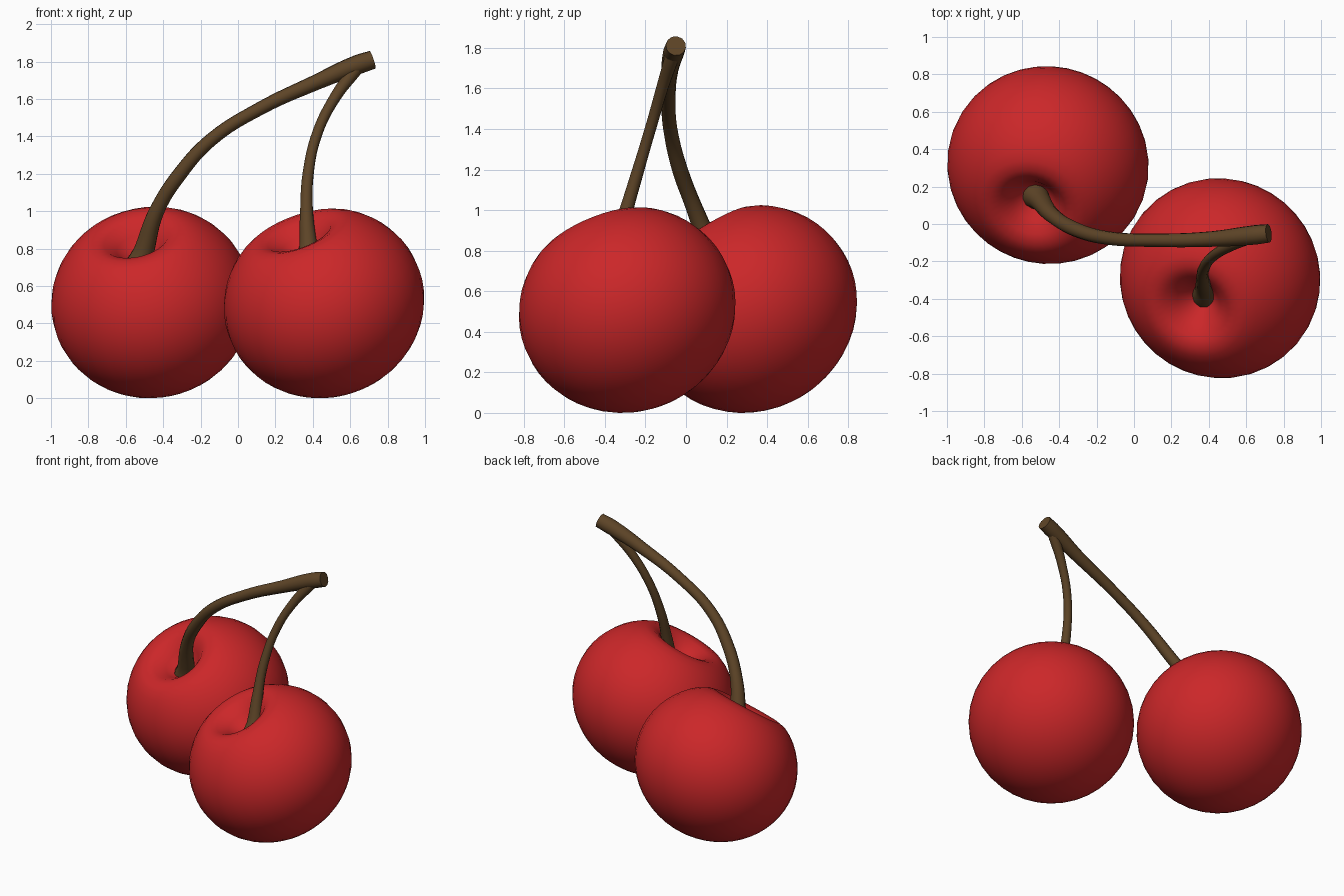
import bpy, bmesh, math
from mathutils import Vector

if "Cube" in bpy.data.objects:
    bpy.data.objects.remove(bpy.data.objects["Cube"])


def material(name, rgb):
    m = bpy.data.materials.new(name)
    m.diffuse_color = (*rgb, 1)
    m.use_nodes = True
    m.node_tree.nodes["Principled BSDF"].inputs["Base Color"].default_value = m.diffuse_color
    return m


RED = material("cherry red", (0.60, 0.020, 0.022))
BROWN = material("stem brown", (0.110, 0.058, 0.020))


# Fruit: squashed ball with a dimple at the top of its tilted axis
def cherry(name, cx, cy, axis, segs=36, rings=28):
    rot = Vector((0, 0, 1)).rotation_difference(Vector(axis))
    bm = bmesh.new()
    bmesh.ops.create_uvsphere(bm, u_segments=segs, v_segments=rings, radius=1)
    for v in bm.verts:
        x, y, z = v.co
        r = 0.54 * math.hypot(x, y)
        h = 0.5 * z
        if z > 0:
            h -= 0.25 * math.exp(-(r / 0.15) ** 2)
        v.co = rot @ Vector((0.54 * x, 0.54 * y, h))
    # place by its outer extents, resting on the ground
    lo = [min(v.co[i] for v in bm.verts) for i in range(3)]
    hi = [max(v.co[i] for v in bm.verts) for i in range(3)]
    shift = Vector((cx - (lo[0] + hi[0]) / 2, cy - (lo[1] + hi[1]) / 2, -lo[2]))
    for v in bm.verts:
        v.co += shift
    for f in bm.faces:
        f.smooth = True
    me = bpy.data.meshes.new(name)
    bm.to_mesh(me)
    bm.free()
    me.materials.append(RED)
    ob = bpy.data.objects.new(name, me)
    bpy.context.collection.objects.link(ob)


# Stem: tube of varying radius along a path of (x, y, z, radius)
def stem(name, pts):
    cu = bpy.data.curves.new(name, "CURVE")
    cu.dimensions = "3D"
    cu.bevel_depth = 1
    cu.bevel_resolution = 4
    cu.resolution_u = 6
    cu.use_fill_caps = True
    sp = cu.splines.new("BEZIER")
    sp.radius_interpolation = "CARDINAL"
    sp.bezier_points.add(len(pts) - 1)
    for p, (x, y, z, r) in zip(sp.bezier_points, pts):
        p.co = (x, y, z)
        p.radius = r
        p.handle_left_type = p.handle_right_type = "AUTO"
    cu.materials.append(BROWN)
    ob = bpy.data.objects.new(name, cu)
    bpy.context.collection.objects.link(ob)
    bpy.ops.object.select_all(action="DESELECT")
    ob.select_set(True)
    bpy.context.view_layer.objects.active = ob
    bpy.ops.object.convert(target="MESH")
    bpy.ops.object.shade_smooth_by_angle(angle=math.radians(50))


cherry("left_cherry", -0.46, 0.315, (-0.2, -0.53, 0.82))
cherry("right_cherry", 0.46, -0.29, (-0.32, -0.36, 0.87))

stem("long_stem", [
    (-0.535, 0.165, 0.685, 0.082), (-0.505, 0.13, 0.78, 0.058),
    (-0.435, 0.045, 1.0, 0.042), (-0.31, -0.03, 1.2, 0.039),
    (-0.14, -0.075, 1.385, 0.036), (0.12, -0.087, 1.55, 0.036),
    (0.42, -0.08, 1.69, 0.042), (0.63, -0.06, 1.78, 0.052),
    (0.72, -0.05, 1.81, 0.050)])
stem("short_stem", [
    (0.382, -0.375, 0.71, 0.078), (0.378, -0.35, 0.80, 0.052),
    (0.367, -0.30, 0.98, 0.036), (0.375, -0.235, 1.2, 0.030),
    (0.425, -0.17, 1.42, 0.028), (0.52, -0.115, 1.61, 0.030),
    (0.635, -0.065, 1.765, 0.036)])
